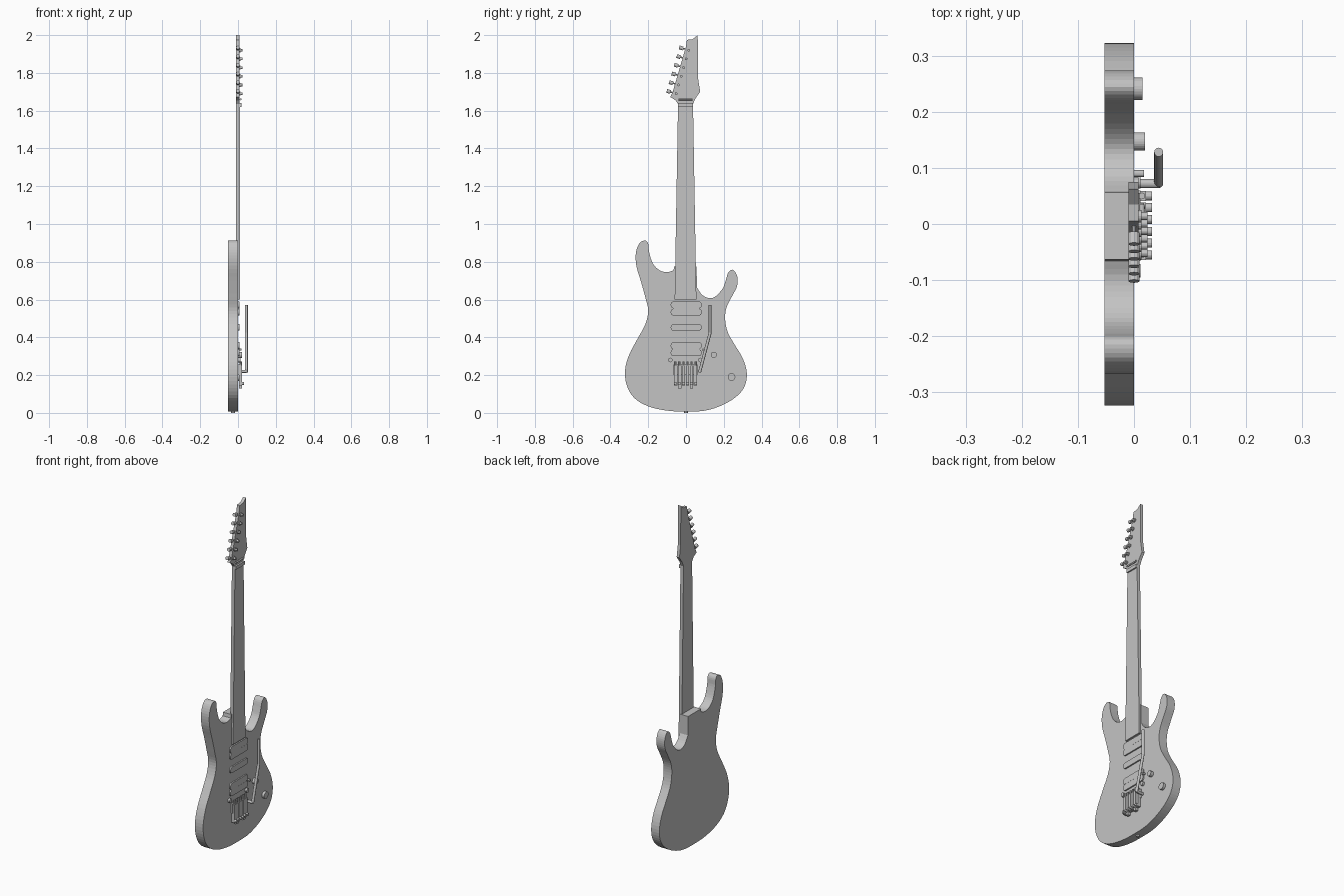
import bpy, bmesh, math
from mathutils import Vector

if "Cube" in bpy.data.objects:
    bpy.data.objects.remove(bpy.data.objects["Cube"], do_unlink=True)

grey = bpy.data.materials.new("plain grey")
grey.use_nodes = True
grey.diffuse_color = (0.55, 0.55, 0.55, 1)
grey.node_tree.nodes["Principled BSDF"].inputs["Base Color"].default_value = (0.55, 0.55, 0.55, 1)


def finish(name, bm):
    bmesh.ops.recalc_face_normals(bm, faces=bm.faces)
    mesh = bpy.data.meshes.new(name)
    bm.to_mesh(mesh)
    bm.free()
    mesh.materials.append(grey)
    obj = bpy.data.objects.new(name, mesh)
    bpy.context.collection.objects.link(obj)
    return obj


def slab(name, outline, back, front):
    """Extrude a (y, z) outline along x."""
    bm = bmesh.new()
    face = bm.faces.new([bm.verts.new((back, y, z)) for y, z in outline])
    moved = bmesh.ops.extrude_face_region(bm, geom=[face])["geom"]
    verts = [v for v in moved if isinstance(v, bmesh.types.BMVert)]
    bmesh.ops.translate(bm, verts=verts, vec=(front - back, 0, 0))
    return finish(name, bm)


def block(name, y0, y1, z0, z1, back, front):
    return slab(name, [(y0, z0), (y1, z0), (y1, z1), (y0, z1)], back, front)


def rod(name, start, end, radius, sides=16):
    a, b = Vector(start), Vector(end)
    bm = bmesh.new()
    bmesh.ops.create_cone(bm, cap_ends=True, segments=sides, radius1=radius,
                          radius2=radius, depth=(b - a).length)
    obj = finish(name, bm)
    obj.location = (a + b) / 2
    obj.rotation_mode = 'QUATERNION'
    obj.rotation_quaternion = (b - a).to_track_quat('Z', 'Y')
    return obj


def smooth_path(points, steps=4):
    """Catmull-Rom curve through the points."""
    pts = [Vector(p) for p in points]
    pts = [pts[0]] + pts + [pts[-1]]
    path = []
    for a, b, c, d in zip(pts, pts[1:], pts[2:], pts[3:]):
        for i in range(steps):
            t = i / steps
            path.append(b + (c - a) * t / 2 + (a * 2 - b * 5 + c * 4 - d) * t * t / 2
                        + (b * 3 - a - c * 3 + d) * t ** 3 / 2)
    return path + [pts[-1]]


def rounded(y0, y1, z0, z1, radius, steps=4):
    corners = [(y1 - radius, z1 - radius), (y0 + radius, z1 - radius),
               (y0 + radius, z0 + radius), (y1 - radius, z0 + radius)]
    out = []
    for k, (y, z) in enumerate(corners):
        for i in range(steps + 1):
            a = (k + i / steps) * math.pi / 2
            out.append((y + radius * math.cos(a), z + radius * math.sin(a)))
    return out


# Body: horns, waist and lower bout, with the neck heel closing the outline
contour = [(-.066, .755), (-.10, .745), (-.14, .755), (-.175, .79), (-.195, .85),
           (-.20, .895), (-.215, .912), (-.245, .90), (-.265, .85), (-.263, .78),
           (-.24, .70), (-.215, .61), (-.20, .54), (-.215, .47), (-.255, .395),
           (-.30, .31), (-.322, .23), (-.315, .15), (-.275, .08), (-.20, .035),
           (-.10, .012), (0, .007), (.10, .012), (.19, .04), (.265, .085), (.31, .14),
           (.322, .21), (.30, .29), (.255, .365), (.22, .43), (.207, .50),
           (.215, .56), (.245, .62), (.27, .67), (.272, .72), (.25, .757),
           (.225, .745), (.21, .70), (.195, .66), (.16, .62), (.125, .607),
           (.085, .625), (.058, .665)]
slab("body", smooth_path(contour) + [(.056, .775), (-.063, .775)], -.053, 0)
rod("strap_pin", (-.026, 0, 0), (-.026, 0, .015), .01)

# Neck and headstock
slab("neck", [(-.06, .6), (.055, .6), (.037, 1.64), (-.042, 1.64)], -.01, .01)
slab("headstock", [(-.042, 1.635), (.037, 1.635), (.05, 1.665), (.075, 1.70),
                   (.064, 1.77), (.062, 2), (.035, 1.978), (.005, 1.975),
                   (0, 1.94), (-.07, 1.70), (-.083, 1.672), (-.055, 1.655)], -.01, .008)
block("nut", -.042, .037, 1.62, 1.64, .0, .018)
rod("string_bar", (.014, -.04, 1.66), (.014, .035, 1.66), .005)

# Six tuners along the slanted edge of the headstock
for i in range(6):
    t = i / 5
    y, z = -.066 + .066 * t, 1.695 + .23 * t
    rod("tuner_post", (0, y + .014, z - .005), (.024, y + .014, z - .005), .007)
    rod("tuner_collar", (.008, y + .014, z - .005), (.013, y + .014, z - .005), .011)
    rod("tuner_shaft", (0, y + .01, z - .003), (0, y - .022, z + .006), .004, 8)
    rod("tuner_button", (0, y - .016, z + .004), (0, y - .036, z + .01), .01, 12)

# Pickups: two doubles around a single
for name, low in (("neck_pickup", .515), ("bridge_pickup", .30)):
    for row in (low, low + .038):
        slab(name, rounded(-.081, .083, row, row + .037, .016), 0, .008)
    block(name + "_joiner", -.07, .072, low + .01, low + .065, 0, .0075)
slab("middle_pickup", rounded(-.081, .083, .435, .47, .016), 0, .008)

# Bridge with a row of saddles
block("bridge_plate", -.066, .06, .2, .255, 0, .012)
for i in range(6):
    y = -.055 + .021 * i
    low = (.145, .13, .145)[i % 3]
    block("saddle", y - .009, y + .009, low, .25, .004, .021)
    rod("saddle_tuner", (.012, y, .155), (.032, y, .155), .008)
    rod("saddle_screw", (.014, y, .24), (.014, y, .272), .006, 8)
for y in (-.083, .075):
    rod("bridge_stud", (0, y, .28), (.012, y, .28), .012)

# Vibrato arm
rod("arm_socket", (0, .072, .22), (.046, .072, .22), .008)
rod("arm_lower", (.044, .072, .215), (.044, .128, .425), .008)
rod("arm_upper", (.044, .128, .42), (.044, .128, .57), .008)

# Controls
rod("volume_knob", (0, .147, .307), (.02, .147, .307), .016, 24)
rod("tone_knob", (0, .241, .19), (.015, .241, .19), .02, 24)
rod("selector_switch", (0, .09, .335), (.018, .09, .335), .006)
